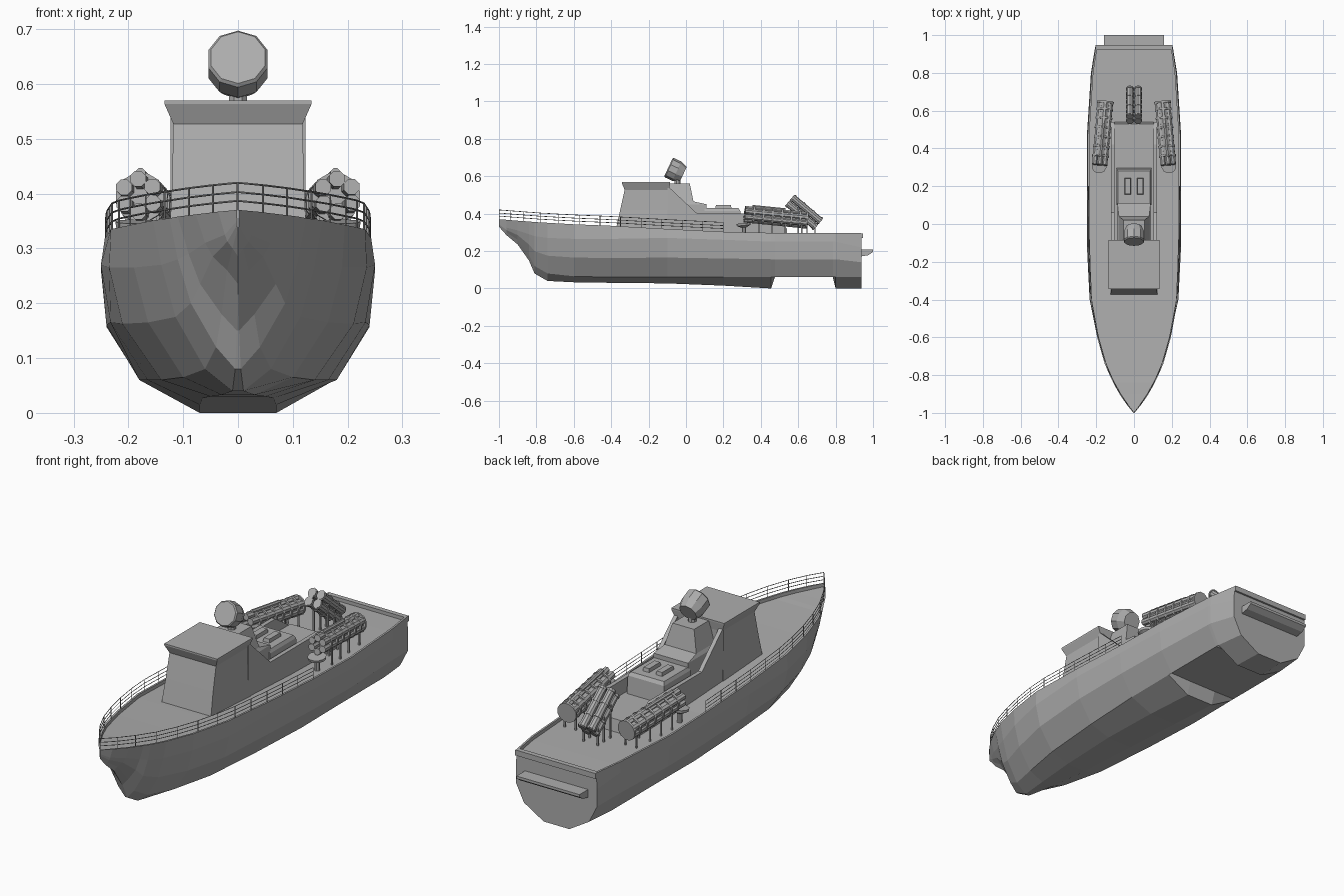
import bpy, bmesh, math
from mathutils import Vector

if "Cube" in bpy.data.objects:
    bpy.data.objects.remove(bpy.data.objects["Cube"])

grey = bpy.data.materials.new("naval grey")
grey.diffuse_color = (0.42, 0.42, 0.42, 1)
grey.use_nodes = True
grey.node_tree.nodes["Principled BSDF"].inputs["Base Color"].default_value = grey.diffuse_color


def finish(name, bm):
    bmesh.ops.remove_doubles(bm, verts=bm.verts, dist=0.0004)
    bmesh.ops.dissolve_degenerate(bm, edges=bm.edges, dist=0.0002)
    bmesh.ops.recalc_face_normals(bm, faces=bm.faces)
    me = bpy.data.meshes.new(name)
    bm.to_mesh(me)
    bm.free()
    me.materials.append(grey)
    ob = bpy.data.objects.new(name, me)
    bpy.context.collection.objects.link(ob)
    return ob


def rings_mesh(name, rings):
    """Skin closed rings of points and cap both ends."""
    bm = bmesh.new()
    vs = [[bm.verts.new(p) for p in r] for r in rings]
    n = len(rings[0])
    for a, b in zip(vs, vs[1:]):
        for i in range(n):
            j = (i + 1) % n
            bm.faces.new((a[i], a[j], b[j], b[i]))
    bm.faces.new(vs[0])
    bm.faces.new(vs[-1])
    return finish(name, bm)


def loft(name, levels, x=0):
    """Stack of rectangles: (z, half width, y front, y back)."""
    return rings_mesh(name, [[(x - w, a, z), (x + w, a, z), (x + w, b, z), (x - w, b, z)]
                             for z, w, a, b in levels])


def plate(name, x0, x1, profile):
    return rings_mesh(name, [[(x, y, z) for y, z in profile] for x in (x0, x1)])


def turned(name, start, direction, profile, n=10):
    """Lathe: profile of (distance along axis, radius)."""
    start, d = Vector(start), Vector(direction).normalized()
    q = d.to_track_quat('Z', 'Y')
    return rings_mesh(name, [[start + d * t + q @ Vector((r * math.cos(a), r * math.sin(a), 0))
                              for a in (math.tau * (i + .5) / n for i in range(n))]
                             for t, r in profile])


def rod(name, p, q, r, n=8):
    d = Vector(q) - Vector(p)
    return turned(name, p, d, [(0, r), (d.length, r)], n)


# Hull stations: y, keel z, flat x, chine x, chine z, knuckle x, knuckle z, deck x, deck z
stations = [
    (-1.0, .33, 0, .001, .335, .002, .35, .003, .37),
    (-.96, .285, 0, .01, .30, .024, .325, .036, .367),
    (-.90, .235, 0, .02, .26, .06, .31, .077, .362),
    (-.84, .15, .002, .03, .18, .09, .29, .11, .358),
    (-.81, .08, .005, .04, .12, .11, .28, .125, .355),
    (-.74, .04, .01, .06, .08, .14, .27, .155, .351),
    (-.60, .033, .03, .10, .065, .19, .265, .195, .343),
    (-.40, .03, .05, .14, .06, .235, .265, .232, .335),
    (-.10, .027, .065, .165, .06, .25, .27, .243, .318),
    (.20, .015, .07, .18, .06, .25, .26, .245, .303)]
# The aft bottom has a propeller notch
for y, k in ((.455, 0), (.475, .06), (.785, .06), (.80, 0)):
    side = .245 - max(0, y - .5) * .07
    stations.append((y, k, .07, .18, .062, side + .004, .25, side, .297))
stations.append((.938, 0, .065, .165, .06, .205, .22, .203, .295))


def section(s):
    y, k, fx, cx, cz, nx, nz, dx, dz = s
    inner = max(dx - .009, 0)
    half = [(fx, k), (cx, cz), (cx * .5 + nx * .5 + .1 * nx, cz * .5 + nz * .5),
            (nx, nz), (dx, dz), (inner, dz), (inner, dz - .016)]
    return [(x, y, z) for x, z in half] + [(-x, y, z) for x, z in reversed(half)]


rings_mesh("hull", [section(s) for s in stations])
loft("stern_bulwark", [(.27, .203, .925, .947), (.295, .203, .925, .947)])
plate("stern_ledge", -.16, .16, [(.93, .17), (.975, .178), (1.0, .195), (1.0, .207), (.93, .207)])


def deck_edge(y):
    for a, b in zip(stations, stations[1:]):
        if a[0] <= y <= b[0]:
            t = (y - a[0]) / (b[0] - a[0])
            return a[7] + (b[7] - a[7]) * t, a[8] + (b[8] - a[8]) * t


# Guard rails around the bow and both sides
rail = bpy.data.curves.new("guard_rails", 'CURVE')
rail.dimensions = '3D'
rail.bevel_depth = .0017
rail.bevel_resolution = 0
rail.materials.append(grey)


def wire(points):
    sp = rail.splines.new('POLY')
    sp.points.add(len(points) - 1)
    for p, c in zip(sp.points, points):
        p.co = (*c, 1)


ys = [-.998, -.94, -.87, -.78, -.68, -.57, -.46, -.35, -.24, -.13, -.02, .09, .2]
edge = []
for y in ys:
    x, z = deck_edge(y)
    edge.append((max(x - .004, 0), y, z))
path = [(-x, y, z) for x, y, z in reversed(edge)] + edge[1:]
for h in (.017, .033, .05):
    wire([(x, y, z + h) for x, y, z in path])
for x, y, z in path:
    wire([(x, y, z - .005), (x, y, z + .05)])
bpy.context.collection.objects.link(bpy.data.objects.new("guard_rails", rail))

# Wheelhouse with flared roof
loft("wheelhouse", [(.30, .126, -.378, -.09), (.42, .12, -.352, -.09), (.527, .118, -.328, -.09),
                    (.563, .134, -.343, -.085), (.57, .134, -.343, -.085)])
# Side wings running aft, with the after deckhouse between them
for s, n in ((-1, "left"), (1, "right")):
    plate(n + "_wing", s * .104, s * .123,
          [(-.1, .29), (-.1, .55), (.06, .40), (.42, .40), (.54, .32), (.54, .28)])
loft("aft_house_floor", [(.28, .105, -.1, .54), (.335, .105, -.1, .53)])
loft("mast_base", [(.30, .088, -.095, .11), (.45, .088, -.095, .11),
                   (.465, .08, -.095, .04), (.562, .055, -.095, .02)])
loft("equipment_platform", [(.30, .092, .1, .30), (.415, .092, .1, .29), (.43, .085, .1, .28)])
for x in (-.033, .033):
    loft("hatch", [(.42, .018, .155, .245), (.446, .014, .16, .24)], x)

# Radar drum tilted upwards
tilt = math.radians(25)
turned("radar_drum", (0, -.094, .648), (0, math.cos(tilt), -math.sin(tilt)),
       [(0, .052), (.006, .057), (.05, .057), (.088, .042)], 10)
rod("radar_stalk", (0, -.045, .55), (0, -.045, .61), .018)

# Rotary side launchers
for s, n in ((-1, "left"), (1, "right")):
    F, B = Vector((s * .178, .355, .393)), Vector((s * .151, .648, .364))
    d = (B - F).normalized()
    q = d.to_track_quat('Z', 'Y')
    rod(n + "_launcher_core", F, B, .036, 12)
    for i in range(6):
        a = math.tau * i / 6 + .5
        o = q @ Vector((math.cos(a), math.sin(a), 0)) * .03
        rod(n + "_launcher_tube", F + o - d * .042, B + o, .0155)
    for t in (.02, .19, .36, .53, .7, .86, .985):
        c = F.lerp(B, t)
        rod(n + "_launcher_ring", c - d * .005, c + d * .005, .046, 12)
    up = Vector((0, 0, .044))
    rod(n + "_top_tube", F + up, F.lerp(B, .6) + up, .01)
    for t in (.12, .36, .6, .9):
        c = F.lerp(B, t)
        for dx in (-.028, .028):
            rod(n + "_launcher_leg", (c.x + dx, c.y, .275), (c.x + dx, c.y, c.z - .02), .0045, 4)
    # Dish under the muzzle
    turned(n + "_deck_dish", (s * .185, .31, .325), (0, -.1, 1), [(0, .012), (.012, .038), (.024, .04)], 12)
    rod(n + "_dish_post", (s * .185, .31, .28), (s * .185, .31, .33), .012)

# Elevated four tube launcher on the stern
F, B = Vector((0, .555, .472)), Vector((0, .708, .343))
d = (B - F).normalized()
v = Vector((0, -d.z, d.y))
for sx in (-1, 1):
    for sv in (-1, 1):
        o = Vector((sx * .022, 0, 0)) + v * sv * .02
        rod("stern_tube", F + o, B + o, .019, 10)
        for t in (.04, .35, .68, .96):
            c = F.lerp(B, t) + o
            rod("stern_tube_band", c - d * .004, c + d * .004, .022, 10)
    for t in (.3, .6, .88):
        c = F.lerp(B, t)
        rod("stern_launcher_leg", (sx * .036, c.y, .275), (sx * .036, c.y, c.z), .005, 4)
